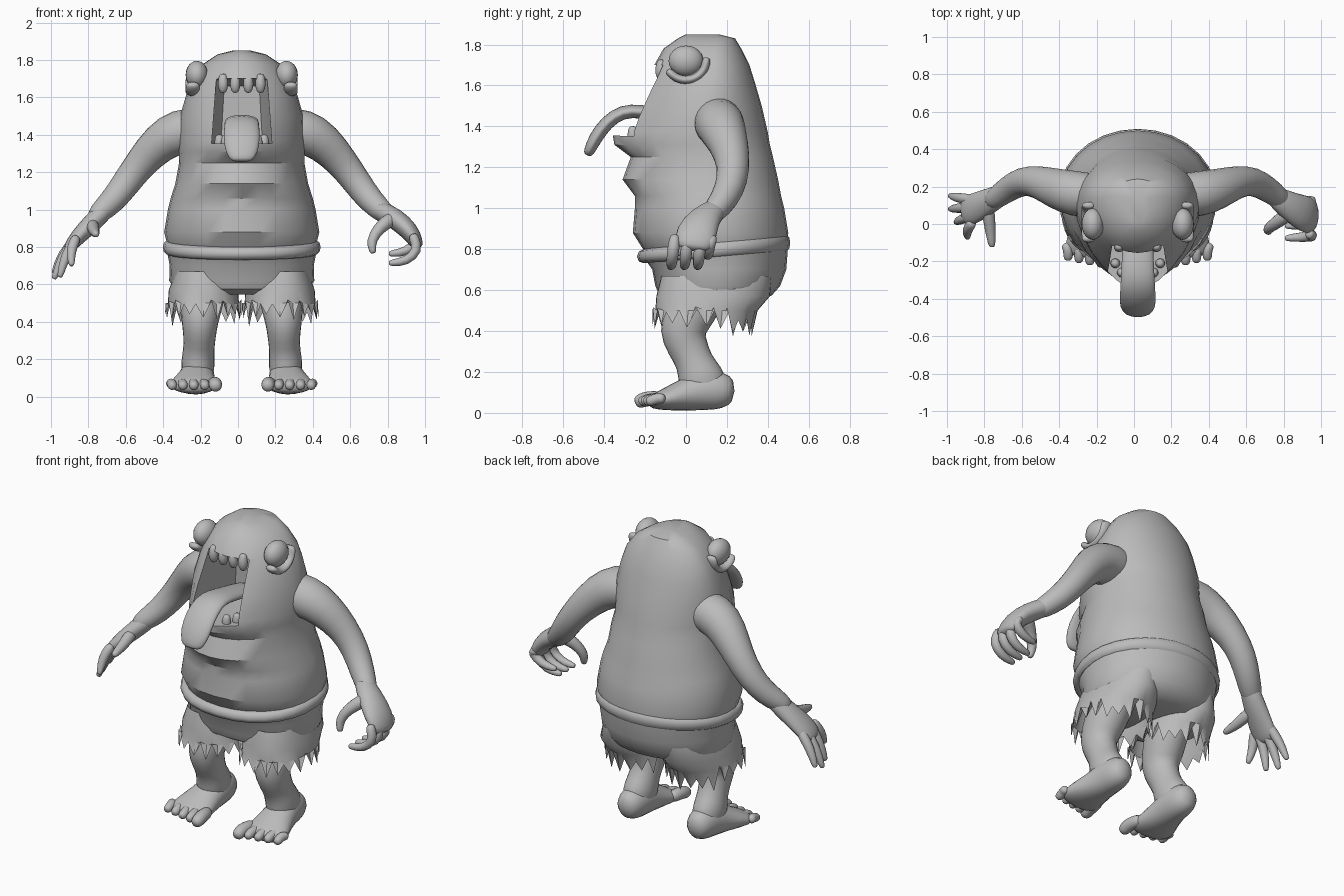
import bpy, bmesh
from math import sin, cos, pi, radians
from mathutils import Vector

if "Cube" in bpy.data.objects:
    bpy.data.objects.remove(bpy.data.objects["Cube"])

CX = 0.02  # symmetry line of the body

clay = bpy.data.materials.new("plain_grey")
clay.use_nodes = True
clay.diffuse_color = (0.5, 0.5, 0.5, 1)
for node in clay.node_tree.nodes:
    if node.type == 'BSDF_PRINCIPLED':
        node.inputs["Base Color"].default_value = (0.5, 0.5, 0.5, 1)


def finish(name, bm, sub=0, angle=35):
    bmesh.ops.recalc_face_normals(bm, faces=bm.faces)
    mesh = bpy.data.meshes.new(name)
    bm.to_mesh(mesh)
    bm.free()
    mesh.materials.append(clay)
    ob = bpy.data.objects.new(name, mesh)
    bpy.context.scene.collection.objects.link(ob)
    if sub:
        for p in mesh.polygons:
            p.use_smooth = True
        ob.modifiers.new("Subdivision", 'SUBSURF').levels = sub
        ob.modifiers[0].render_levels = sub
    else:
        smooth(ob, angle)
    return ob


def smooth(ob, angle):
    bpy.ops.object.select_all(action='DESELECT')
    ob.select_set(True)
    bpy.context.view_layer.objects.active = ob
    bpy.ops.object.shade_smooth_by_angle(angle=radians(angle))


def loft(name, rings, cap=True, closed=False, sub=0, angle=35):
    """Skin a list of point rings."""
    bm = bmesh.new()
    vs = [[bm.verts.new(p) for p in r] for r in rings]
    n = len(vs[0])
    pairs = list(zip(vs, vs[1:])) + ([(vs[-1], vs[0])] if closed else [])
    for a, b in pairs:
        for i in range(n):
            j = (i + 1) % n
            bm.faces.new((a[i], a[j], b[j], b[i]))
    if cap and not closed:
        bm.faces.new(vs[0])
        bm.faces.new(vs[-1])
    return finish(name, bm, sub, angle)


def ring(z, front, back, half, p=2.0, yc=0.15, x0=CX, tilt=0.0, n=28):
    """Horizontal outline; p below 2 makes the front more pointed."""
    pts = []
    for i in range(n):
        a = 2 * pi * i / n
        c, s = cos(a), sin(a)
        e = 2 / p if s < 0 else 1
        x = half * abs(c) ** e * (1 if c > 0 else -1)
        y = yc + abs(s) ** e * ((back - yc) if s > 0 else (front - yc))
        pts.append(Vector((x0 + x, y, z + tilt * y)))
    return pts


def tube(name, path, ref=(1, 0, 0), side=1, n=10, sub=1):
    """Rounded limb along (x, y, z, radius[, radius2]) points."""
    ctr = [Vector((CX + side * p[0], p[1], p[2])) for p in path]
    rad = [(p[3], p[-1]) for p in path]
    tan = [(ctr[min(i + 1, len(ctr) - 1)] - ctr[max(i - 1, 0)]).normalized()
           for i in range(len(ctr))]
    for end, sign in ((0, -1), (-1, 1)):
        r = rad[end]
        new = (ctr[end] + tan[end] * sign * min(r) * 0.7, (r[0] * 0.6, r[1] * 0.6), tan[end])
        at = 0 if end == 0 else len(ctr)
        for lst, v in zip((ctr, rad, tan), new):
            lst.insert(at, v)
    rings = []
    for c, r, t in zip(ctr, rad, tan):
        u = Vector(ref)
        u = (u - t * u.dot(t)).normalized()
        v = t.cross(u)
        rings.append([c + u * r[0] * cos(2 * pi * k / n) + v * r[1] * sin(2 * pi * k / n)
                      for k in range(n)])
    return loft(name, rings, sub=sub)


def ball(name, loc, scale):
    bm = bmesh.new()
    bmesh.ops.create_uvsphere(bm, u_segments=20, v_segments=12, radius=1)
    for v in bm.verts:
        v.co = Vector(loc) + Vector([a * b for a, b in zip(v.co, scale)])
    return finish(name, bm, angle=60)


# Torso and head in one skin: height, front, back, half width, front roundness
profile = [(.70, -.14, .45, .35, 2.1), (.80, -.21, .49, .395, 2.1), (.88, -.26, .50, .415, 2.1),
           (1.0, -.25, .48, .395, 2.1), (1.06, -.25, .465, .38, 2.1), (1.14, -.31, .45, .355, 2),
           (1.25, -.27, .425, .335, 1.9), (1.31, -.35, .41, .335, 1.6), (1.37, -.36, .40, .335, 1.5),
           (1.5, -.27, .37, .33, 1.7), (1.62, -.19, .335, .295, 2), (1.70, -.155, .31, .265, 2),
           (1.78, -.11, .27, .205, 2), (1.83, -.04, .24, .13, 2), (1.85, .0, .16, .05, 2)]
body = loft("body", [ring(z, f, b, h, p, yc=min(.15, (f + b) / 2 + .06))
                     for z, f, b, h, p in profile])

# Open mouth cut into the head
cutter = loft("mouth_cutter", [
    [(CX + x * w, y, z) for x, z in ((-1, low), (1, low), (.85, high), (-.85, high))]
    for y, w, low, high in ((-.6, .165, 1.36, 1.70), (-.12, .16, 1.35, 1.70), (.1, .11, 1.37, 1.66))])
cutter.hide_render = True
cut = body.modifiers.new("Mouth", 'BOOLEAN')
cut.operation = 'DIFFERENCE'
cut.object = cutter
bpy.context.view_layer.objects.active = body
bpy.ops.object.modifier_apply(modifier=cut.name)
bpy.data.objects.remove(cutter)
smooth(body, 35)

# Tongue and teeth
tube("tongue", [(0, .06, 1.42, .08, .035), (0, -.1, 1.45, .085, .035), (0, -.22, 1.475, .09, .035),
                (0, -.31, 1.475, .095, .036), (0, -.39, 1.42, .10, .036), (0, -.445, 1.34, .10, .035),
                (0, -.475, 1.275, .075, .028)], n=12)
for x in (-.1, -.035, .035, .1):
    tube("upper_tooth", [(x, -.12, 1.71, .025), (x, -.125, 1.67, .031), (x, -.12, 1.64, .024)])
for side in (-1, 1):
    for x, y in ((.12, -.21), (.085, -.26)):
        tube("lower_tooth", [(x, y, 1.34, .03), (x, y, 1.385, .025)], side=side)

# Eyes with heavy lower lids
for side in (-1, 1):
    ball("eye", (CX + side * .24, 0, 1.72), (.06, .085, .075))
    lid = []
    for k in range(8):
        a = radians(215 + k * 21)
        lid.append((.262, .1 * cos(a), 1.72 + .095 * sin(a), .04, .022))
    tube("lower_eyelid", lid, side=side)

# Shorts: seat, rolled waistband and two ragged legs
seat = [(.79, -.215, .50, .405), (.70, -.165, .49, .385), (.62, -.15, .46, .388),
        (.575, -.13, .42, .36), (.545, -.08, .36, .28)]
loft("shorts_seat", [ring(z, f, b, h, 2.2, tilt=.08 if i < 1 else 0)
                     for i, (z, f, b, h) in enumerate(seat)])
band = []
for k in range(8):
    c, s = cos(k * pi / 4), sin(k * pi / 4)
    band.append(ring(.785 + .035 * s, -.205 - .035 * c, .497 + .012 * c,
                     .402 + .02 * c, 2.2, tilt=.09))
loft("waistband", band, closed=True, angle=60)
for side in (-1, 1):
    x0 = CX + side * .205
    legs = [ring(z, f, b, h, 2.3, yc=.1, x0=x0, n=40)
            for z, f, b, h in ((.67, -.12, .42, .15), (.57, -.145, .41, .185),
                               (.50, -.15, .35, .19), (.46, -.165, .32, .205))]
    for i, p in enumerate(legs[-1]):
        p.z += (.045 if i % 2 else -.035) + .015 * sin(i * 2.3) - (.04 if p.y > .2 else 0)
    loft("shorts_leg", legs, cap=False)

# Legs, feet and toes
for side in (-1, 1):
    tube("leg", [(.20, .09, .62, .13), (.215, .02, .49, .12, .13), (.225, -.025, .39, .1, .12),
                 (.225, .01, .32, .09, .105), (.23, .04, .25, .085, .09),
                 (.235, .07, .18, .095, .12), (.235, .09, .12, .09, .12)], side=side, n=12)
    tube("foot", [(.235, .18, .11, .085, .095), (.235, .10, .115, .095, .105),
                  (.245, 0, .09, .105, .085), (.255, -.09, .068, .135, .06),
                  (.26, -.155, .055, .135, .04)], side=side, n=12)
    for i in range(5):
        x = .14 + i * .058
        r = .04 if i == 0 else .029
        tip = -.225 + .012 * i
        tube("toe", [(x + .01, -.12, .07, r), (x, tip + .04, .072, r),
                     (x, tip, .058, r)], side=side, n=8)

# Arms
for side in (-1, 1):
    tube("arm", [(.20, .15, 1.43, .12), (.34, .16, 1.42, .13), (.44, .19, 1.36, .112),
                 (.54, .23, 1.25, .088), (.62, .23, 1.14, .08), (.69, .19, 1.045, .072),
                 (.77, .13, .975, .06)], ref=(0, 1, 0), side=side, n=12)

# Clawed hand on the left
tube("left_palm", [(.73, .15, 1.0, .06, .055), (.82, .09, .955, .085, .06),
                   (.90, .05, .885, .11, .055), (.935, .04, .82, .10, .04)], ref=(0, 1, 0))
for y in (-.055, .01, .075, .125):
    lift = .05 if y > .1 else 0
    tube("left_finger", [(.92, y, .85, .032), (.945, y - .01, .78 + lift, .032),
                         (.88, y - .015, .722 + lift, .029), (.80, y - .02, .715 + lift, .02)],
         ref=(0, 1, 0), n=8)
tube("left_thumb", [(.80, .05, .95, .045), (.73, .0, .90, .036), (.69, -.03, .83, .03),
                    (.70, -.04, .78, .022)], ref=(0, 1, 0), n=8)

# Open hand on the right
tube("right_palm", [(.72, .16, 1.01, .06, .055), (.80, .12, .93, .075, .055),
                    (.88, .08, .85, .09, .045), (.92, .07, .80, .085, .035)],
     ref=(0, 1, 0), side=-1)
for y, tip in ((.13, (1.0, .15, .67)), (.09, (1.0, .08, .64)),
               (.04, (.97, .01, .65)), (.0, (.91, -.07, .71))):
    mid = [(a + b) / 2 for a, b in zip((.90, y, .83), tip)]
    tube("right_finger", [(.89, y, .84, .032), (mid[0] + .01, mid[1], mid[2] + .01, .03),
                          (*tip, .019)], ref=(0, 1, 0), side=-1, n=8)
tube("right_thumb", [(.80, .08, .92, .04), (.79, -.02, .885, .033), (.78, -.11, .87, .022)],
     side=-1, n=8)
